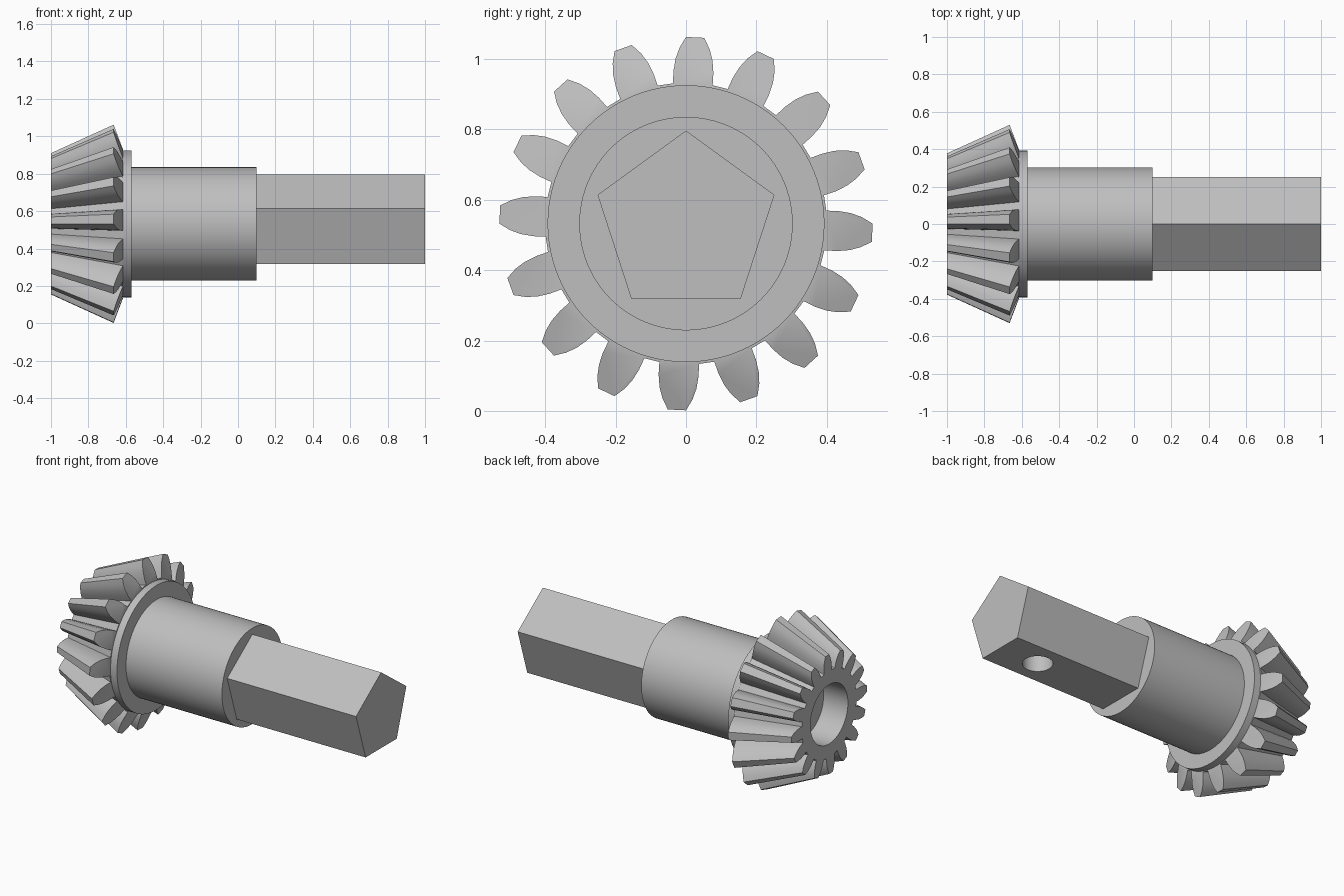
import bpy, bmesh, math
from mathutils import Matrix

cube = bpy.data.objects.get("Cube")
if cube:
    bpy.data.objects.remove(cube, do_unlink=True)

AXIS_Z = 0.532
APEX_X = -1.83      # point where all tooth edges converge
TEETH = 16

steel = bpy.data.materials.new("plain grey")
steel.use_nodes = True
grey = (0.52, 0.52, 0.52, 1)
steel.diffuse_color = grey
steel.node_tree.nodes["Principled BSDF"].inputs["Base Color"].default_value = grey


def add_object(name, bm):
    bmesh.ops.recalc_face_normals(bm, faces=bm.faces)
    mesh = bpy.data.meshes.new(name)
    bm.to_mesh(mesh)
    bm.free()
    mesh.materials.append(steel)
    obj = bpy.data.objects.new(name, mesh)
    bpy.context.collection.objects.link(obj)
    return obj


def bar(name, x0, x1, radius, sides):
    """Prism along x with one corner pointing up."""
    bm = bmesh.new()
    ends = [[bm.verts.new((x, radius * math.sin(i * math.tau / sides),
                           AXIS_Z + radius * math.cos(i * math.tau / sides)))
             for i in range(sides)] for x in (x0, x1)]
    for ring in ends:
        bm.faces.new(ring)
    for i in range(sides):
        j = (i + 1) % sides
        bm.faces.new((ends[0][i], ends[0][j], ends[1][j], ends[1][i]))
    return add_object(name, bm)


def cut(target, cutter):
    cutter.hide_render = True
    cutter.hide_viewport = True
    mod = target.modifiers.new("bore", 'BOOLEAN')
    mod.operation = 'DIFFERENCE'
    mod.solver = 'EXACT'
    mod.object = cutter


def bevel_gear():
    """Conical teeth between the slanted heel and the flat toe face."""
    flank = [(0.40, 8.1), (0.435, 7.5), (0.47, 6.4), (0.50, 4.9), (0.53, 2.8)]
    outline = [(r, -a) for r, a in flank] + [(r, a) for r, a in reversed(flank)]
    bm = bmesh.new()
    heel, toe = [], []
    for t in range(TEETH):
        for r, a in outline:
            ang = math.radians(a + 2.8 + t * 360 / TEETH)
            y, z = math.sin(ang), math.cos(ang)
            x = -0.615 - 0.05 * (r - 0.40) / 0.13
            s = r * (-1 - APEX_X) / (x - APEX_X)
            heel.append(bm.verts.new((x, r * y, AXIS_Z + r * z)))
            toe.append(bm.verts.new((-1, s * y, AXIS_Z + s * z)))
    count, n = len(heel), len(outline)
    for i in range(count):
        j = (i + 1) % count
        bm.faces.new((heel[i], heel[j], toe[j], toe[i]))
    bm.faces.new(toe)
    # Tooth heels, then the hub disc behind them
    for t in range(TEETH):
        bm.faces.new(heel[t * n:(t + 1) * n])
    bm.faces.new([heel[t * n + k] for t in range(TEETH) for k in (0, n - 1)])
    return add_object("bevel_gear", bm)


gear = bevel_gear()
flange = bar("flange", -0.62, -0.57, 0.393, 96)
collar = bar("collar", -0.58, 0.10, 0.303, 96)
shaft = bar("pentagon_shaft", 0.09, 1.0, 0.264, 5)

# Blind bore in the gear face
cut(gear, bar("gear_bore_cutter", -1.1, -0.83, 0.187, 48))

# Blind cross hole in the underside of the shaft
bm = bmesh.new()
bmesh.ops.create_cone(bm, cap_ends=True, segments=40, radius1=0.088, radius2=0.088,
                      depth=0.4, matrix=Matrix.Translation((0.72, 0, 0.36)))
cut(shaft, add_object("cross_hole_cutter", bm))

# Smooth the round walls, keep crisp edges
for obj in bpy.data.objects:
    obj.select_set(False)
for obj in (gear, flange, collar, shaft):
    bpy.context.view_layer.objects.active = obj
    obj.select_set(True)
    for mod in list(obj.modifiers):
        bpy.ops.object.modifier_apply(modifier=mod.name)
bpy.ops.object.shade_smooth_by_angle(angle=math.radians(25))
